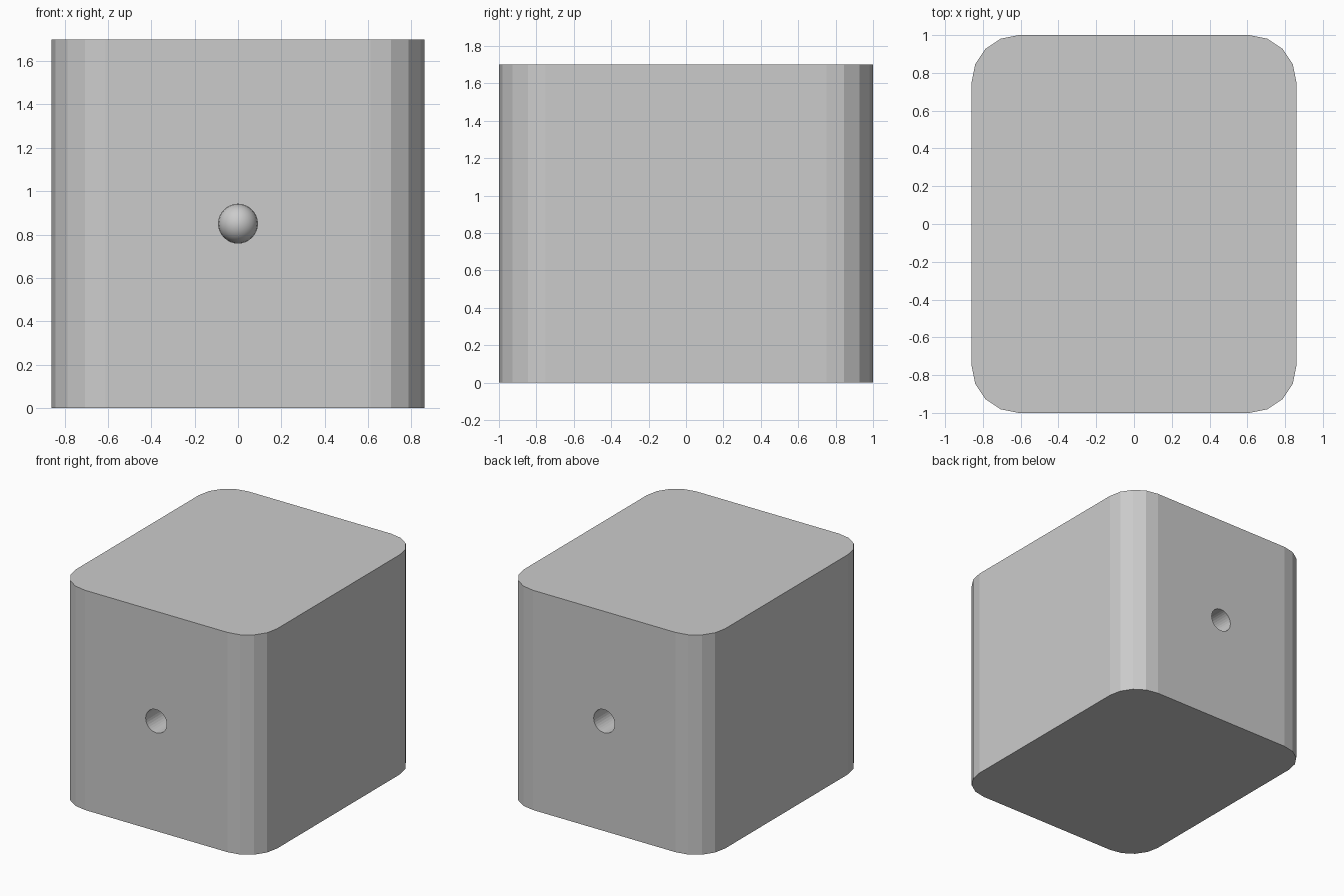
import bpy
import bmesh
from math import pi

if "Cube" in bpy.data.objects:
    bpy.data.objects.remove(bpy.data.objects["Cube"])

W, D, H = 1.72, 2.0, 1.70
HOLE_R = 0.09

# Block with four rounded upright edges
bm = bmesh.new()
bmesh.ops.create_cube(bm, size=1)
bmesh.ops.scale(bm, vec=(W, D, H), verts=bm.verts)
bmesh.ops.translate(bm, vec=(0, 0, H / 2), verts=bm.verts)
upright = [e for e in bm.edges if abs(e.verts[0].co.z - e.verts[1].co.z) > 1]
bmesh.ops.bevel(bm, geom=upright, offset=0.25, offset_type='OFFSET',
                segments=4, profile=0.5, affect='EDGES')
mesh = bpy.data.meshes.new("block")
bm.to_mesh(mesh)
bm.free()
block = bpy.data.objects.new("block", mesh)
bpy.context.collection.objects.link(block)

# Round bore from front to back
bpy.ops.mesh.primitive_cylinder_add(vertices=32, radius=HOLE_R, depth=D + 0.4,
                                    location=(0, 0, H / 2), rotation=(pi / 2, 0, 0))
cutter = bpy.context.object
cutter.name = "bore_cutter"
cutter.hide_render = True
bpy.context.view_layer.objects.active = block
cut = block.modifiers.new("bore", 'BOOLEAN')
cut.operation = 'DIFFERENCE'
cut.solver = 'EXACT'
cut.object = cutter
bpy.ops.object.modifier_apply(modifier=cut.name)
bpy.data.objects.remove(cutter)

# Rounded stop that closes the bore in the middle
bpy.ops.mesh.primitive_uv_sphere_add(segments=32, ring_count=16, radius=HOLE_R,
                                     location=(0, 0, H / 2), rotation=(pi / 2, 0, 0))
stop = bpy.context.object
stop.name = "bore_stop"
bpy.ops.object.shade_smooth()
